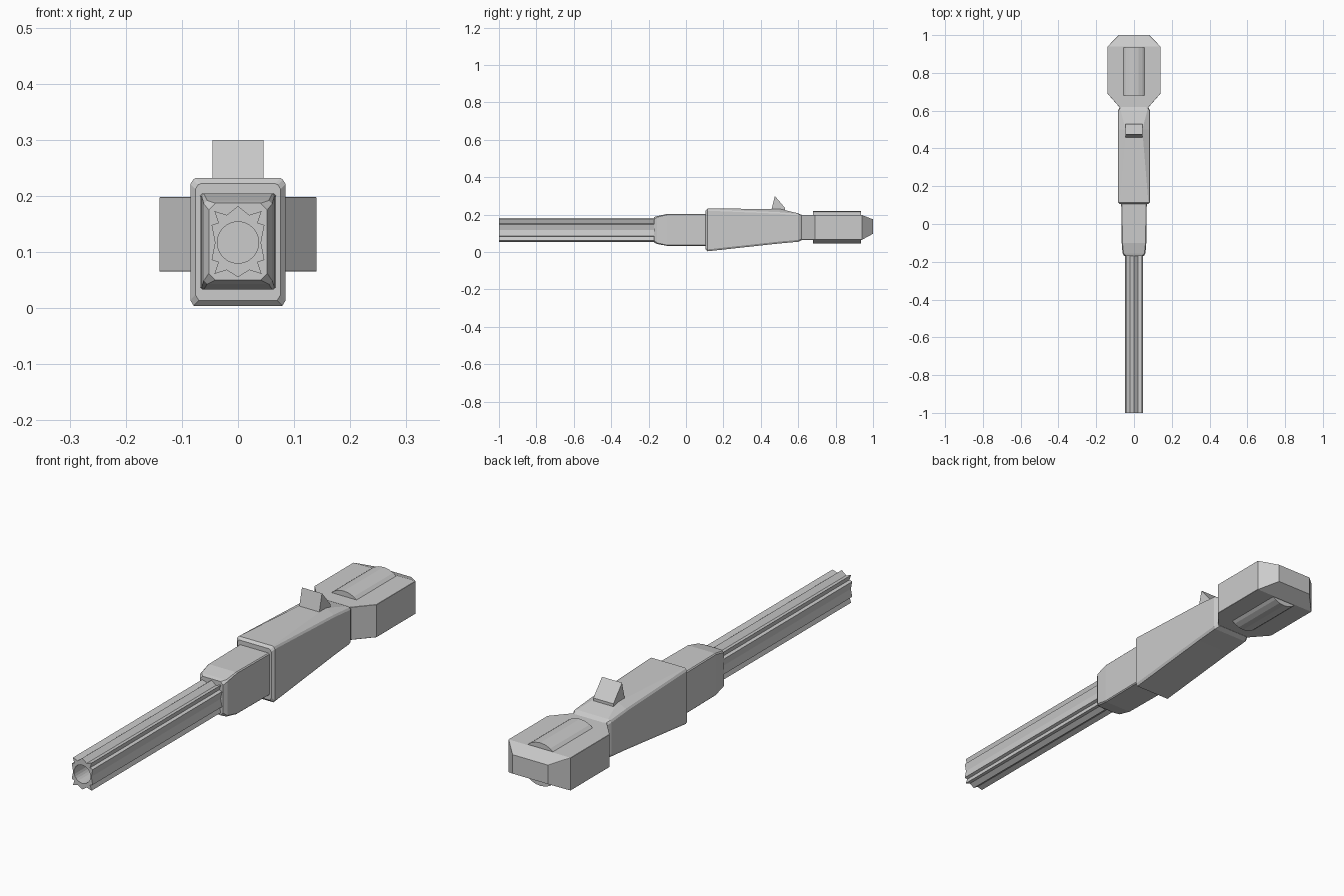
import bpy, bmesh, math

if "Cube" in bpy.data.objects:
    bpy.data.objects.remove(bpy.data.objects["Cube"])


def loft(name, sections):
    """Skin closed (x, y, z) rings of equal length and cap both ends."""
    bm = bmesh.new()
    rings = [[bm.verts.new(p) for p in s] for s in sections]
    n = len(rings[0])
    for a, b in zip(rings, rings[1:]):
        for i in range(n):
            j = (i + 1) % n
            bm.faces.new((a[i], a[j], b[j], b[i]))
    bm.faces.new(rings[0])
    bm.faces.new(rings[-1])
    bmesh.ops.recalc_face_normals(bm, faces=bm.faces)
    me = bpy.data.meshes.new(name)
    bm.to_mesh(me)
    bm.free()
    ob = bpy.data.objects.new(name, me)
    bpy.context.collection.objects.link(ob)
    return ob


def mirrored(y, half):
    """Ring from a right-hand outline of (x, z), listed top to bottom."""
    left = [(-x, z) for x, z in reversed(half) if x > 0]
    return [(x, y, z) for x, z in half + left]


def box_ring(y, x, z0, z1, c):
    return mirrored(y, [(x - c, z1), (x, z1 - c), (x, z0 + c), (x - c, z0)])


def rod(name, r, y0, y1, z, sides):
    bpy.ops.mesh.primitive_cylinder_add(vertices=sides, radius=r, depth=y1 - y0,
                                        location=(0, (y0 + y1) / 2, z),
                                        rotation=(math.pi / 2, 0, 0))
    ob = bpy.context.object
    ob.name = name
    return ob


# Fluted barrel with a bored muzzle
flute = [(0, .182), (.020, .166), (.042, .173), (.035, .152), (.047, .148),
         (.041, .117), (.047, .086), (.035, .082), (.042, .061), (.020, .068), (0, .055)]
barrel = loft("barrel", [mirrored(y, flute) for y in (-1, -.14)])
bore = rod("bore_cutter", .037, -1.1, -.85, .117, 24)
bore.hide_render = True
bore.hide_viewport = True
cut = barrel.modifiers.new("bore", 'BOOLEAN')
cut.object = bore
cut.solver = 'EXACT'

# Sleeve with a chamfered front
loft("sleeve", [box_ring(-.17, .052, .05, .187, .012),
                box_ring(-.155, .061, .043, .192, .006),
                box_ring(-.10, .065, .033, .204, .004),
                box_ring(.13, .068, .033, .204, .004)])


# Tapering receiver with a narrowing raised spine
def receiver_ring(y, x, spine, top, edge, bottom):
    return mirrored(y, [(spine, top), (x - .005, edge), (x, edge - .008),
                        (x, bottom + .01), (x - .006, bottom)])


loft("receiver", [receiver_ring(.105, .076, .066, .222, .220, .014),
                  receiver_ring(.115, .085, .076, .232, .229, .004),
                  receiver_ring(.50, .085, .044, .231, .213, .046),
                  receiver_ring(.60, .085, .070, .207, .204, .055),
                  receiver_ring(.62, .075, .064, .198, .196, .064)])

# Wedge sight
wedge = [(.455, .22), (.475, .30), (.53, .235), (.53, .215)]
loft("sight", [[(x, y, z) for y, z in wedge] for x in (-.045, .045)])

# Eight-sided rear block with a bevelled back
loft("rear_block", [box_ring(y, x, z0, z1, .001) for y, x, z0, z1 in
                    [(.61, .070, .065, .198), (.69, .14, .065, .198),
                     (.94, .14, .065, .198), (1.0, .08, .098, .175)]])

# Round cell showing above and below the block
rod("cell", .0875, .68, .935, .132, 24)
